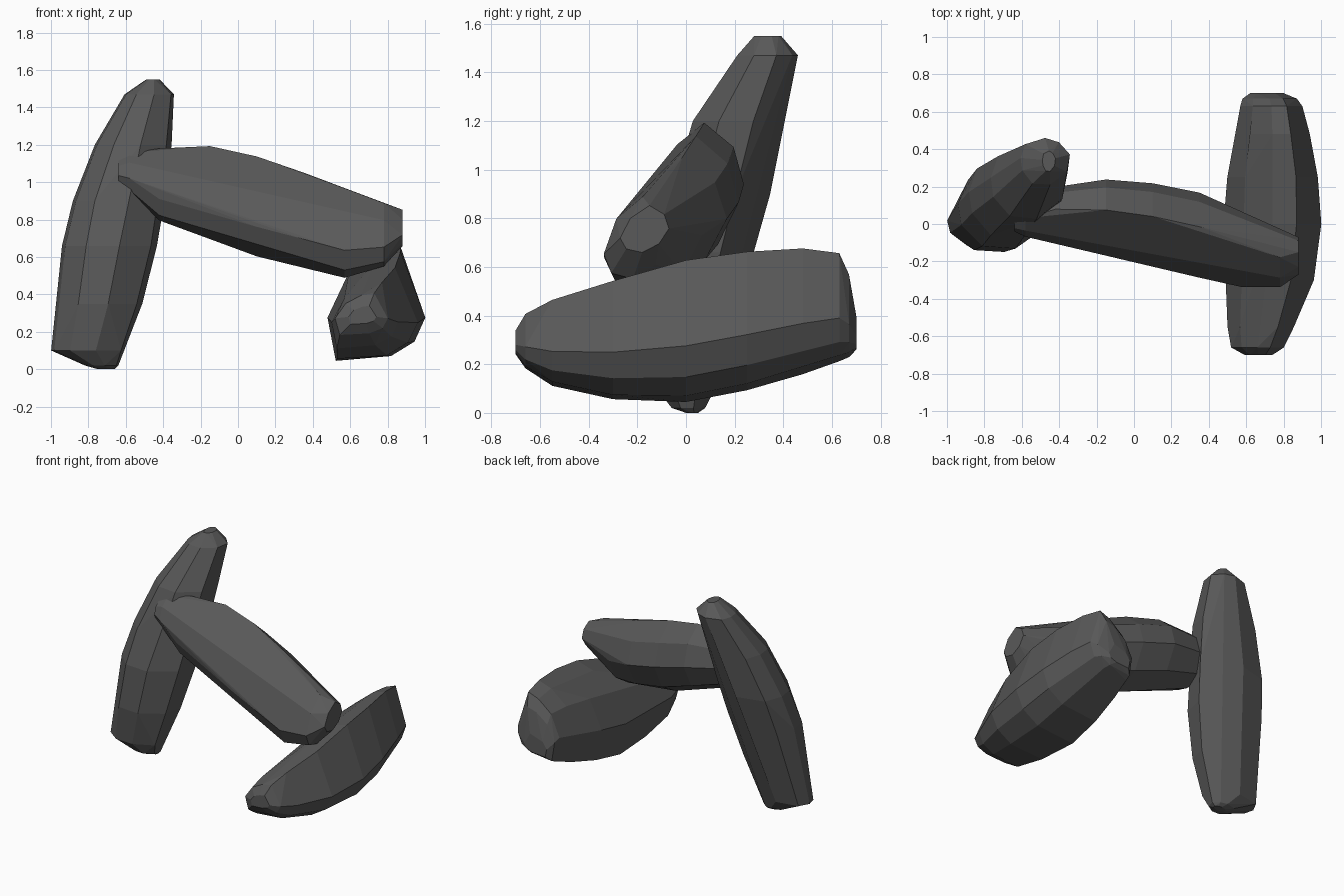
import bpy, bmesh, math, random
from mathutils import Vector

random.seed(4)
stone = bpy.data.materials.new("dark grey stone")
stone.diffuse_color = (0.1, 0.1, 0.1, 1)


def rock(name, axis, profile, rings):
    """Faceted boulder: hull of profiles fitted to boxes (t, a0, a1, b0, b1) along an axis."""
    bm = bmesh.new()
    for t, a0, a1, b0, b1 in rings:
        for u, v in profile:
            k = random.uniform(0.97, 1.01)
            a = (a0 + a1) / 2 + k * u * (a1 - a0) / 2
            b = (b0 + b1) / 2 + k * v * (b1 - b0) / 2
            co = [a, b]
            co.insert(axis, t)
            bm.verts.new(co)
    res = bmesh.ops.convex_hull(bm, input=bm.verts[:])
    bmesh.ops.delete(bm, geom=[v for v in bm.verts if not v.link_faces], context='VERTS')
    bmesh.ops.dissolve_limit(bm, angle_limit=math.radians(5),
                             verts=bm.verts[:], edges=bm.edges[:])
    bmesh.ops.recalc_face_normals(bm, faces=bm.faces[:])
    me = bpy.data.meshes.new(name)
    bm.to_mesh(me)
    bm.free()
    me.materials.append(stone)
    ob = bpy.data.objects.new(name, me)
    bpy.context.collection.objects.link(ob)
    return ob


# upright leaning stone: sections (x, y) going up z
rock("upright_stone", 2,
     [(0.2, -1), (-0.5, -0.95), (-0.93, -0.4), (-1, 0.15), (-0.8, 0.75),
      (0, 1), (0.55, 0.82), (1, 0.3), (0.88, -0.45)],
     [(0.0, -.75, -.66, 0.0, .05),
      (0.02, -.82, -.64, -.06, .08),
      (0.10, -1.0, -.60, -.12, .12),
      (0.35, -.97, -.51, -.15, .20),
      (0.66, -.94, -.43, -.13, .29),
      (0.90, -.89, -.39, -.07, .35),
      (1.20, -.77, -.355, .03, .41),
      (1.47, -.61, -.34, .21, .46),
      (1.55, -.49, -.42, .28, .39)])

# bridging stone: sections (y, z) going along x
rock("bridge_stone", 0,
     [(0.2, 1), (-0.6, 0.45), (-1, -0.4), (-0.75, -0.85), (-0.1, -1),
      (0.6, -0.65), (1, 0.0), (0.8, 0.6)],
     [(-0.64, -.04, .05, 1.00, 1.12),
      (-0.58, -.07, .10, .96, 1.16),
      (-0.42, -.10, .20, .79, 1.185),
      (-0.15, -.17, .24, .68, 1.20),
      (0.10, -.23, .22, .60, 1.135),
      (0.35, -.29, .17, .54, 1.055),
      (0.57, -.34, .07, .49, .97),
      (0.78, -.34, -.07, .55, .89),
      (0.88, -.27, -.07, .66, .855)])

# low lying stone: sections (x, z) going along y
rock("lying_stone", 1,
     [(0.5, 1), (1, -0.2), (0.8, -0.65), (0.3, -0.9), (-0.85, -1),
      (-1, -0.2), (-0.62, 0.5), (0, 0.87)],
     [(-0.70, .59, .74, .24, .34),
      (-0.66, .52, .80, .18, .41),
      (-0.55, .50, .86, .11, .465),
      (-0.30, .49, .96, .05, .55),
      (0.0, .48, 1.0, .04, .63),
      (0.25, .50, .99, .09, .665),
      (0.48, .54, .94, .16, .68),
      (0.63, .57, .90, .21, .66),
      (0.67, .58, .87, .23, .57),
      (0.70, .62, .80, .26, .40)])
